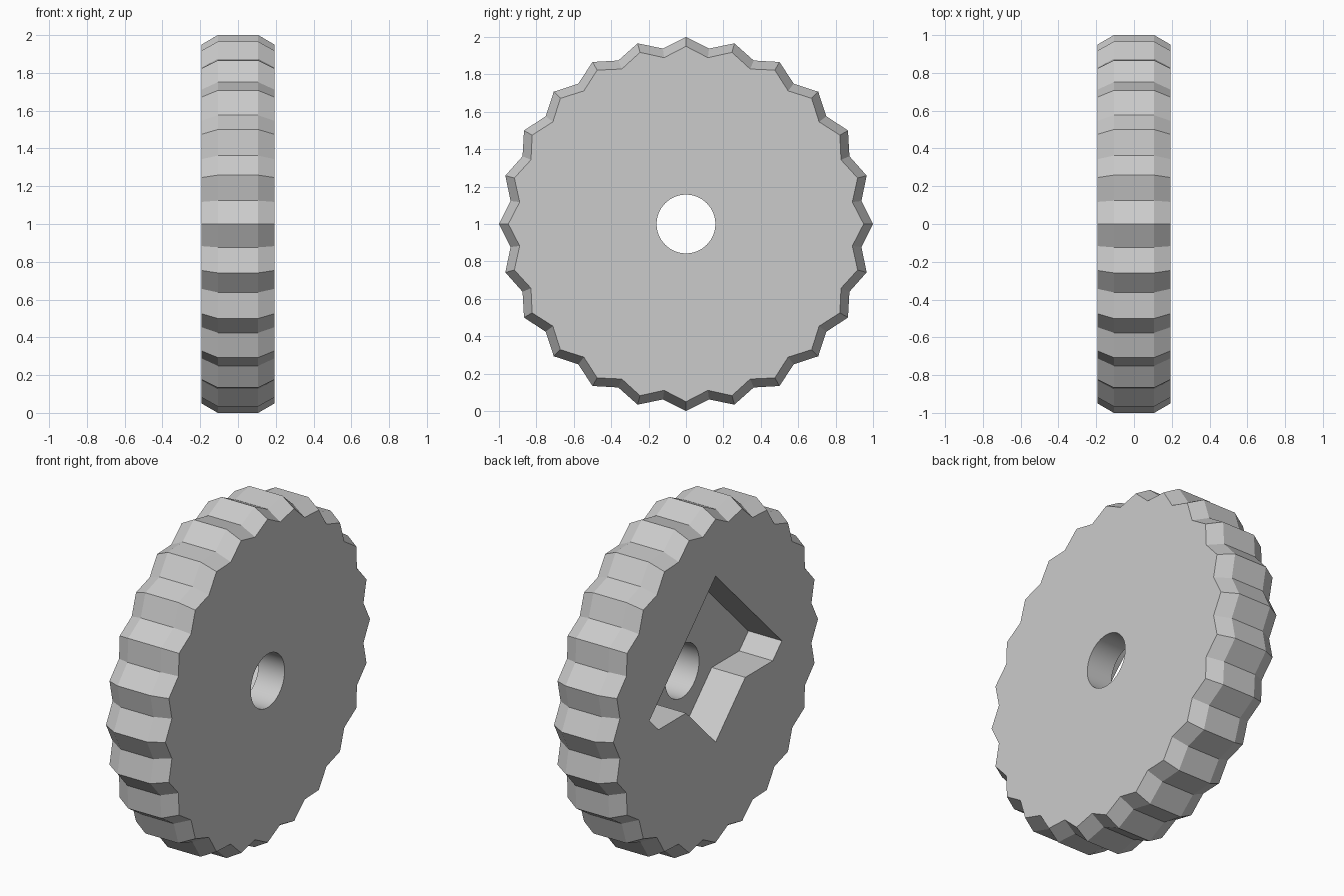
import bpy
import bmesh
from math import sin, cos, pi, radians

default = bpy.data.objects.get("Cube")
if default:
    bpy.data.objects.remove(default, do_unlink=True)

grey = bpy.data.materials.new("plain_grey")
grey.use_nodes = True
grey.diffuse_color = (0.6, 0.6, 0.6, 1)
grey.node_tree.nodes["Principled BSDF"].inputs["Base Color"].default_value = (0.6, 0.6, 0.6, 1)


def loft(name, sections):
    """Solid through (x, outline) sections; each outline is a list of (y, z)."""
    bm = bmesh.new()
    rings = [[bm.verts.new((x, y, z)) for y, z in outline] for x, outline in sections]
    for a, b in zip(rings, rings[1:]):
        n = len(a)
        for i in range(n):
            j = (i + 1) % n
            bm.faces.new((a[i], a[j], b[j], b[i]))
    bm.faces.new(rings[0])
    bm.faces.new(rings[-1])
    bmesh.ops.recalc_face_normals(bm, faces=bm.faces)
    mesh = bpy.data.meshes.new(name)
    bm.to_mesh(mesh)
    bm.free()
    mesh.materials.append(grey)
    obj = bpy.data.objects.new(name, mesh)
    bpy.context.collection.objects.link(obj)
    return obj


def ring(count, tip, valley):
    """Outline around the axle, alternating between two radii."""
    points = []
    for i in range(count):
        r = valley if i % 2 else tip
        a = 2 * pi * i / count
        points.append((r * sin(a), 1 + r * cos(a)))
    return points


def cut(target, cutter):
    cutter.hide_render = True
    mod = target.modifiers.new("cut", "BOOLEAN")
    mod.operation = "DIFFERENCE"
    mod.solver = "EXACT"
    mod.object = cutter
    bpy.context.view_layer.objects.active = target
    bpy.ops.object.modifier_apply(modifier=mod.name)
    bpy.data.objects.remove(cutter, do_unlink=True)


# Toothed wheel with chamfered rims
HALF, FLAT, TEETH = 0.193, 0.107, 24
outer = ring(TEETH * 2, 1.0, 0.946)
inner = ring(TEETH * 2, 0.95, 0.897)
wheel = loft("toothed_wheel", [(-HALF, inner), (-FLAT, outer), (FLAT, outer), (HALF, inner)])

# Arrow-shaped recess in the right face
half_arrow = [(0.615, 1.0), (0.53, 0.915), (0.275, 0.915)]
arrow = [(0, 1.615)] + half_arrow + [(0, 0.64)] + [(-y, z) for y, z in reversed(half_arrow)]
cut(wheel, loft("recess_cutter", [(-0.4, arrow), (0.025, arrow)]))

# Axle hole
bore = ring(64, 0.157, 0.157)
cut(wheel, loft("axle_cutter", [(-0.5, bore), (0.5, bore)]))

# Only the bore shades smoothly
bpy.ops.object.select_all(action="DESELECT")
wheel.select_set(True)
bpy.context.view_layer.objects.active = wheel
bpy.ops.object.shade_smooth_by_angle(angle=radians(20))
